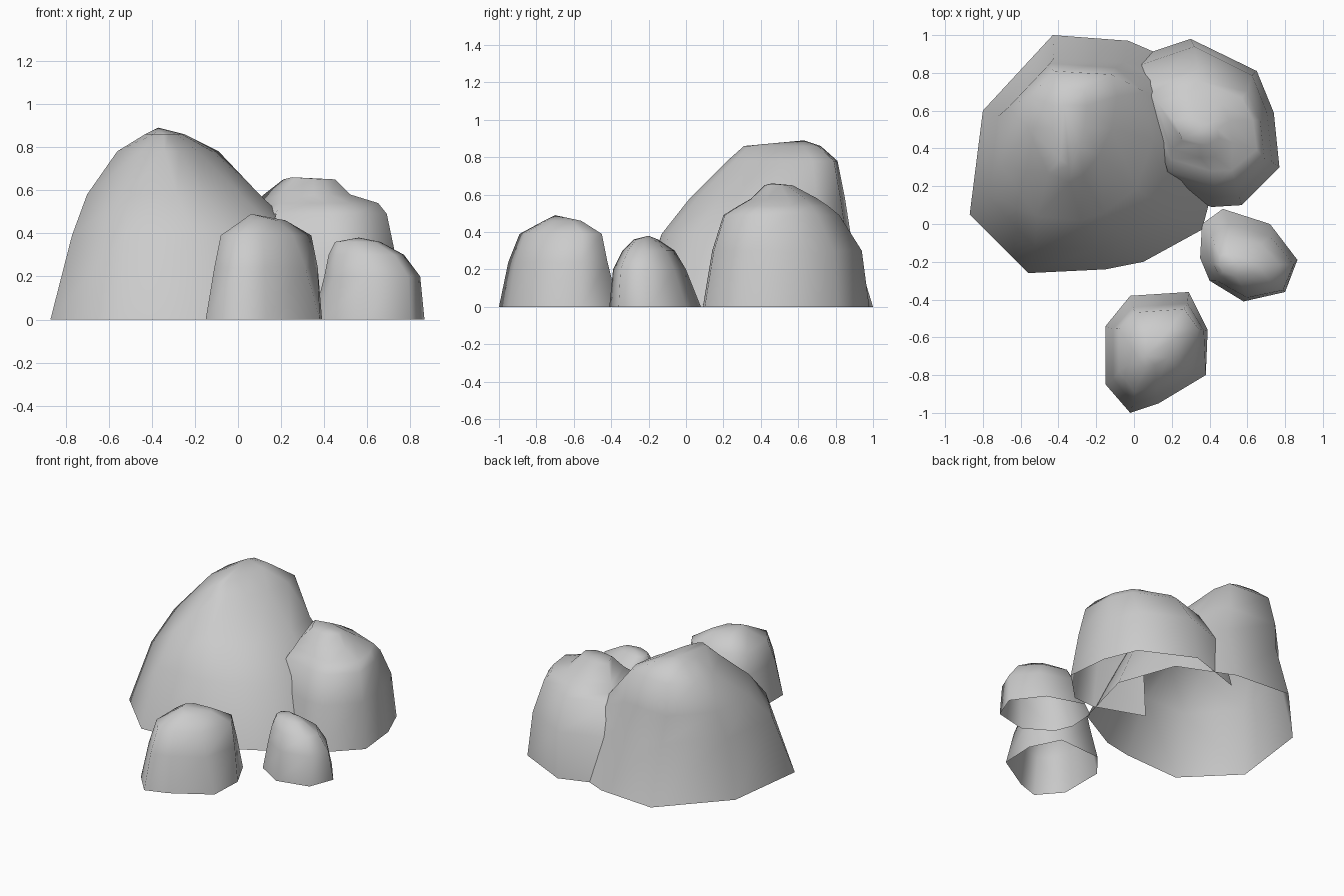
import bpy
import bmesh

default_cube = bpy.data.objects.get("Cube")
if default_cube:
    bpy.data.objects.remove(default_cube, do_unlink=True)


def make_material(name, colour):
    material = bpy.data.materials.new(name)
    material.use_nodes = True
    material.diffuse_color = colour
    material.node_tree.nodes["Principled BSDF"].inputs["Base Color"].default_value = colour
    return material


stone_grey = make_material("stone_grey", (0.6, 0.6, 0.6, 1))


def blend_outlines(base, crown, amount):
    """Mix the ground shape with the crown shape, corner by corner."""
    return [tuple(a + (b - a) * amount for a, b in zip(low, high))
            for low, high in zip(base, crown)]


def fit_outline(outline, x_range, y_range):
    """Stretch an outline so that it fills the given extents."""
    axes = []
    for values, (low, high) in zip(zip(*outline), (x_range, y_range)):
        start, size = min(values), max(values) - min(values)
        axes.append([low + (v - start) / size * (high - low) for v in values])
    return list(zip(*axes))


def make_rock(name, base, crown, levels, peak, open_side=None, open_below=0):
    """Loft an open-bottomed rock from its ground outline up to its peak.

    Each level is height, share of the crown shape, x extents, y extents.
    The open side is left out below a height, where another rock covers it.
    """
    bm = bmesh.new()
    rings = [[bm.verts.new((x, y, 0)) for x, y in base]]
    for height, amount, x_range, y_range in levels:
        points = fit_outline(blend_outlines(base, crown, amount), x_range, y_range)
        rings.append([bm.verts.new((x, y, height)) for x, y in points])
    top = bm.verts.new(peak)
    count = len(base)
    for i in range(count):
        j = (i + 1) % count
        for lower, upper in zip(rings, rings[1:]):
            if i == open_side and lower[i].co.z < open_below:
                continue
            bm.faces.new((lower[i], lower[j], upper[j], upper[i]))
        bm.faces.new((rings[-1][i], rings[-1][j], top))
    for face in bm.faces:
        face.smooth = True
    mesh = bpy.data.meshes.new(name)
    bm.to_mesh(mesh)
    bm.free()
    mesh.materials.append(stone_grey)
    rock = bpy.data.objects.new(name, mesh)
    bpy.context.collection.objects.link(rock)
    return rock


# Tall boulder at the back, with a ridge along its top
make_rock(
    "large_boulder",
    base=[(-.87, .05), (-.56, -.26), (-.15, -.24), (.05, -.2), (.36, -.03),
          (.48, .42), (.34, .81), (-.03, .97), (-.43, 1), (-.8, .6)],
    crown=[(-.56, .5), (-.45, .25), (-.33, .2), (-.26, .24), (-.17, .35),
           (-.1, .5), (-.07, .68), (-.1, .8), (-.42, .82), (-.55, .68)],
    levels=[(.39, .3, (-.77, .3), (-.13, .88)),
            (.58, .6, (-.7, .1), (.02, .85)),
            (.78, 1, (-.56, -.09), (.22, .81)),
            (.86, 1, (-.43, -.25), (.31, .72))],
    peak=(-.37, .63, .89),
)

# Broad boulder merging into the tall one
medium_base = [(.41, .09), (.57, .1), (.77, .3), (.74, .59), (.65, .81),
               (.3, .98), (-.09, .85), (.08, .21)]
make_rock(
    "medium_boulder",
    base=medium_base,
    crown=medium_base,
    levels=[(.3, 0, (-.02, .73), (.14, .94)),
            (.49, 0, (.05, .69), (.2, .82)),
            (.54, 0, (.08, .65), (.28, .76)),
            (.58, 0, (.12, .52), (.35, .7)),
            (.65, 0, (.21, .45), (.42, .57))],
    peak=(.25, .46, .66),
    open_side=6,
    open_below=.4,
)

# Small rock at the front, with one corner cut back
make_rock(
    "front_rock",
    base=[(-.15, -.54), (-.15, -.85), (-.02, -1), (.13, -.95),
          (.38, -.8), (.39, -.56), (.29, -.36), (-.02, -.38)],
    crown=[(-.11, -.56), (-.11, -.8), (-.02, -.92), (.1, -.89),
           (.25, -.8), (.34, -.56), (.26, -.45), (-.02, -.47)],
    levels=[(.24, .6, (-.11, .37), (-.95, -.42)),
            (.39, 1, (-.08, .34), (-.89, -.45)),
            (.46, 1, (.02, .22), (-.76, -.56))],
    peak=(.06, -.7, .49),
)

# Smallest rock at the side
side_base = [(.36, 0), (.35, -.18), (.4, -.3), (.58, -.41),
             (.8, -.36), (.865, -.19), (.72, 0), (.47, .08)]
make_rock(
    "side_rock",
    base=side_base,
    crown=side_base,
    levels=[(.2, 0, (.4, .845), (-.39, 0)),
            (.3, 0, (.42, .77), (-.34, -.06)),
            (.36, 0, (.45, .66), (-.28, -.15))],
    peak=(.56, -.2, .38),
)
